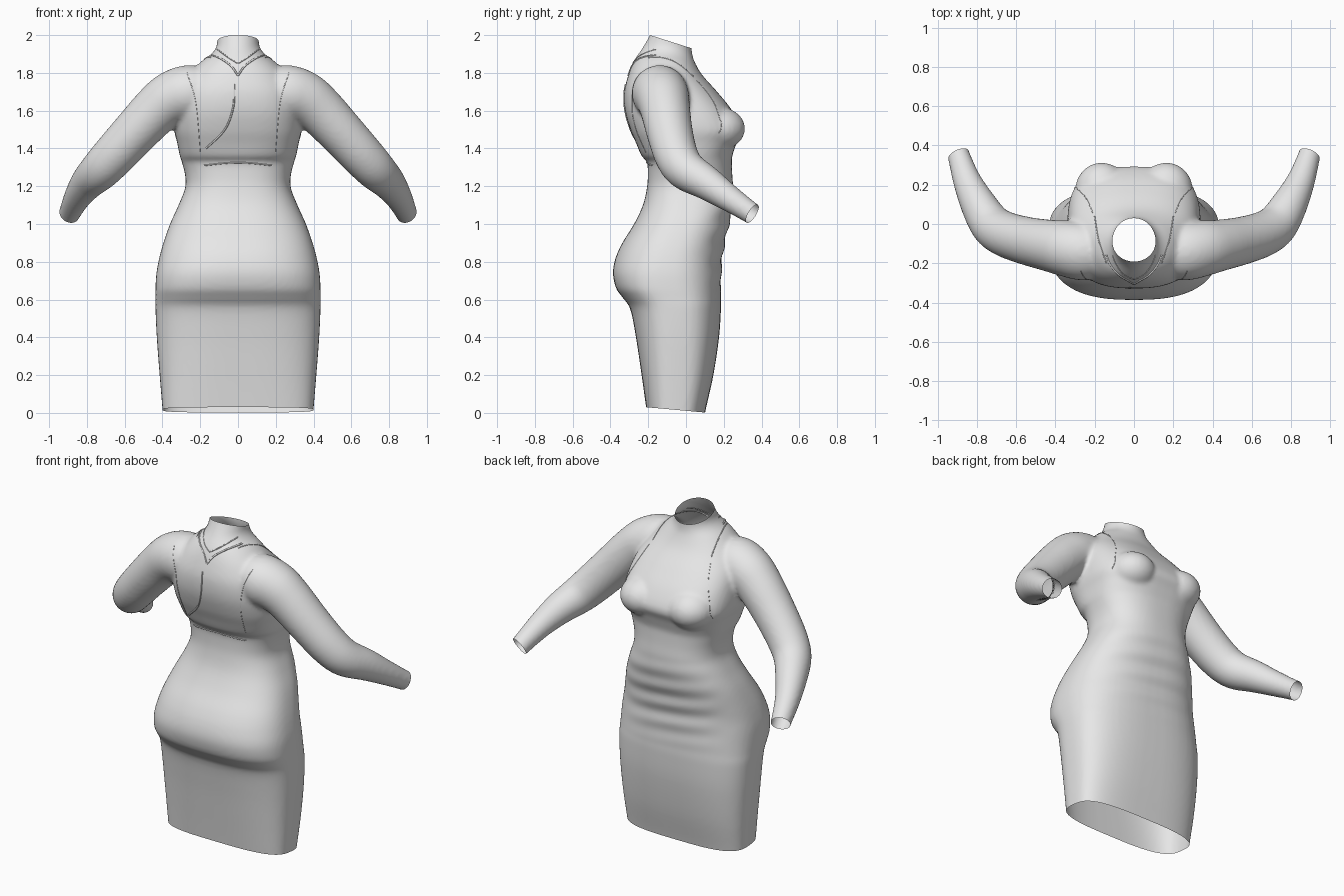
import bpy, bmesh, math
from mathutils import Vector
from mathutils.bvhtree import BVHTree

cube = bpy.data.objects.get("Cube")
if cube:
    bpy.data.objects.remove(cube)

GREY = (0.8, 0.8, 0.8, 1)
cloth = bpy.data.materials.new("light_grey_cloth")
cloth.use_nodes = True
cloth.diffuse_color = GREY
cloth.node_tree.nodes["Principled BSDF"].inputs["Base Color"].default_value = GREY


def resample(rows, steps):
    """Smooth Catmull-Rom interpolation through rows of values."""
    out = []
    for i in range(len(rows) - 1):
        a, b, c, d = (rows[max(i - 1, 0)], rows[i], rows[i + 1],
                      rows[min(i + 2, len(rows) - 1)])
        for s in range(steps):
            t = s / steps
            out.append([q + 0.5 * t * (r - p + t * (2*p - 5*q + 4*r - w + t * (3*(q - r) + w - p)))
                        for p, q, r, w in zip(a, b, c, d)])
    return out + [list(rows[-1])]


def loft(bm, rings):
    """Skin a list of closed point rings and cap both ends."""
    loops = [[bm.verts.new(p) for p in ring] for ring in rings]
    n = len(loops[0])
    for lo, hi in zip(loops, loops[1:]):
        for i in range(n):
            j = (i + 1) % n
            bm.faces.new((lo[i], lo[j], hi[j], hi[i]))
    bm.faces.new(loops[0][::-1])
    bm.faces.new(loops[-1])


def add_object(name, data):
    ob = bpy.data.objects.new(name, data)
    bpy.context.scene.collection.objects.link(ob)
    return ob


def baked(ob):
    """Evaluated mesh of an object, which is then removed."""
    dg = bpy.context.evaluated_depsgraph_get()
    mesh = bpy.data.meshes.new_from_object(ob.evaluated_get(dg))
    bpy.data.objects.remove(ob)
    return mesh


def power(v, n):
    return math.copysign(abs(v) ** (2 / n), v)


ANGLES = [math.tau * i / 64 for i in range(64)]

# Body: height, half width, back y, front y, squareness
BODY = [
    (-0.06, 0.395, -0.20, 0.09, 3.2), (0.02, 0.40, -0.21, 0.105, 3.2),
    (0.2, 0.415, -0.235, 0.145, 3), (0.4, 0.43, -0.265, 0.175, 2.8),
    (0.55, 0.437, -0.295, 0.185, 2.7), (0.61, 0.437, -0.335, 0.185, 2.7),
    (0.66, 0.437, -0.37, 0.185, 2.7), (0.74, 0.432, -0.387, 0.187, 2.6),
    (0.82, 0.417, -0.373, 0.192, 2.5), (0.9, 0.395, -0.337, 0.205, 2.5),
    (1.0, 0.36, -0.275, 0.228, 2.5), (1.1, 0.315, -0.228, 0.248, 2.5),
    (1.19, 0.28, -0.207, 0.25, 2.5), (1.26, 0.28, -0.202, 0.245, 2.5),
    (1.33, 0.298, -0.207, 0.243, 2.5), (1.36, 0.308, -0.235, 0.245, 2.6),
    (1.43, 0.322, -0.265, 0.268, 2.8), (1.5, 0.338, -0.295, 0.293, 2.8),
    (1.6, 0.335, -0.323, 0.245, 2.7), (1.7, 0.315, -0.327, 0.165, 2.5),
    (1.79, 0.26, -0.305, 0.085, 2.3), (1.86, 0.195, -0.277, 0.045, 2.1),
    (1.9, 0.142, -0.252, 0.033, 2), (1.94, 0.114, -0.225, 0.03, 2),
    (2.0, 0.11, -0.192, 0.03, 2), (2.06, 0.11, -0.17, 0.03, 2),
]
bm = bmesh.new()
loft(bm, [[(w * power(math.cos(a), n),
            (yb + yf) / 2 + (yf - yb) / 2 * power(math.sin(a), n), z) for a in ANGLES]
          for z, w, yb, yf, n in resample(BODY, 5)])

# Sleeves: centre and radius along the right-hand path, mirrored
SLEEVE = [
    (0.14, -0.14, 1.70, 0.12), (0.25, -0.14, 1.695, 0.147), (0.345, -0.125, 1.668, 0.143),
    (0.43, -0.11, 1.605, 0.132), (0.55, -0.085, 1.48, 0.122), (0.66, -0.05, 1.36, 0.115),
    (0.73, 0.0, 1.285, 0.107), (0.795, 0.105, 1.22, 0.091), (0.85, 0.22, 1.142, 0.072),
    (0.893, 0.35, 1.055, 0.057), (0.915, 0.42, 1.01, 0.055),
]
path = resample(SLEEVE, 5)
CUFF = Vector((0.893, 0.352, 1.055))
for side in (1, -1):
    rings = []
    for i, (x, y, z, r) in enumerate(path):
        nxt, prv = path[min(i + 1, len(path) - 1)], path[max(i - 1, 0)]
        turn = (Vector(nxt[:3]) - Vector(prv[:3])).to_track_quat('Z', 'Y')
        ring = [Vector((x, y, z)) + turn @ Vector((r * math.cos(a), r * math.sin(a), 0))
                for a in ANGLES[::2]]
        rings.append([(side * p.x, p.y, p.z) for p in ring])
    loft(bm, rings)
    # Bust
    bust = bmesh.ops.create_uvsphere(bm, u_segments=32, v_segments=20, radius=1)["verts"]
    for v in bust:
        v.co = Vector((side * 0.165 + v.co.x * 0.135, 0.17 + v.co.y * 0.143, 1.505 + v.co.z * 0.115))

bmesh.ops.recalc_face_normals(bm, faces=bm.faces[:])
mesh = bpy.data.meshes.new("dress_base")
bm.to_mesh(mesh)
bm.free()

# Fuse everything into one smooth garment
base = add_object("dress_base", mesh)
fuse = base.modifiers.new("fuse", 'REMESH')
fuse.mode = 'VOXEL'
fuse.voxel_size = 0.0125
soften = base.modifiers.new("soften", 'SMOOTH')
soften.factor = 0.5
soften.iterations = 6
mesh = baked(base)

bm = bmesh.new()
bm.from_mesh(mesh)

# Soft creases across the front of the skirt
for v in bm.verts:
    x, y, z = v.co
    if y > 0.08 and 0.6 < z < 1.2 and abs(x) < 0.4:
        fade = math.sin((z - 0.6) / 0.6 * math.pi) * min(1, (y - 0.08) / 0.08) * math.cos(x * 3.9)
        v.co.y += 0.005 * fade * math.sin(52 * z + 6 * x)


def cut(point, normal, test):
    """Open the garment by slicing off everything past a plane."""
    faces = [f for f in bm.faces if test(f.calc_center_median())]
    geom = set(faces)
    for f in faces:
        geom.update(f.edges, f.verts)
    bmesh.ops.bisect_plane(bm, geom=list(geom), plane_co=point, plane_no=normal, clear_outer=True)


# Openings at hem, neck and cuffs
cut((0, -0.21, 0.03), (0, -0.09, -1), lambda c: c.z < 0.2)
cut((0, -0.19, 2.0), (0, 0.318, 1), lambda c: c.z > 1.86)
for side in (1, -1):
    cut((side * CUFF.x, CUFF.y, CUFF.z), (side * 0.37, 0.8, -0.5),
        lambda c: c.x * side > 0.75 and c.y > 0.2)

tree = BVHTree.FromBMesh(bm)
for f in bm.faces:
    f.smooth = True
mesh.clear_geometry()
bm.to_mesh(mesh)
bm.free()
mesh.name = "dress"
mesh.materials.clear()
mesh.materials.append(cloth)
add_object("dress", mesh)


def seam(name, points, direction, width=0.003):
    """Fine raised line laid on the cloth by projecting points along a direction."""
    d = Vector(direction)
    hits = [tree.ray_cast(Vector(p) - d * 3, d)[0] for p in resample(points, 10)]
    hits = [h for h in hits if h]
    curve = bpy.data.curves.new(name, 'CURVE')
    curve.dimensions = '3D'
    curve.bevel_depth = width
    curve.bevel_resolution = 1
    line = curve.splines.new('POLY')
    line.points.add(len(hits) - 1)
    for pt, h in zip(line.points, hits):
        pt.co = (*h, 1)
    data = baked(add_object(name + "_path", curve))
    data.materials.clear()
    data.materials.append(cloth)
    for poly in data.polygons:
        poly.use_smooth = True
    add_object(name, data)


BACK, FRONT, DOWN = (0, 1, 0), (0, -1, 0), (0, 0, -1)
for side, label in ((1, "left"), (-1, "right")):
    # Collar edging meeting in a point at the back
    seam(label + "_collar_outer", [(0, 0, 1.785), (side * 0.035, 0, 1.835),
                                   (side * 0.09, 0, 1.875), (side * 0.14, 0, 1.895)], BACK, 0.005)
    seam(label + "_collar_inner", [(0, 0, 1.85), (side * 0.05, 0, 1.88),
                                   (side * 0.11, 0, 1.925)], BACK)
    # Shoulder yoke and armhole stitching
    seam(label + "_yoke_seam", [(side * 0.14, -0.2, 0), (side * 0.18, -0.08, 0),
                                (side * 0.2, 0.04, 0)], DOWN)
    seam(label + "_back_seam", [(side * 0.27, 0, 1.8), (side * 0.225, 0, 1.65),
                                (side * 0.2, 0, 1.38)], BACK, 0.002)
    seam(label + "_front_armhole", [(side * 0.21, 0, 1.76), (side * 0.24, 0, 1.68),
                                    (side * 0.285, 0, 1.57), (side * 0.305, 0, 1.48)], FRONT, 0.002)

# Draped fold and waist edge on the back
seam("back_fold", [(-0.02, 0, 1.74), (-0.025, 0, 1.62), (-0.07, 0, 1.5), (-0.17, 0, 1.4)], BACK, 0.005)
seam("back_waist_edge", [(-0.18, 0, 1.31), (0, 0, 1.325), (0.18, 0, 1.31)], BACK, 0.004)
